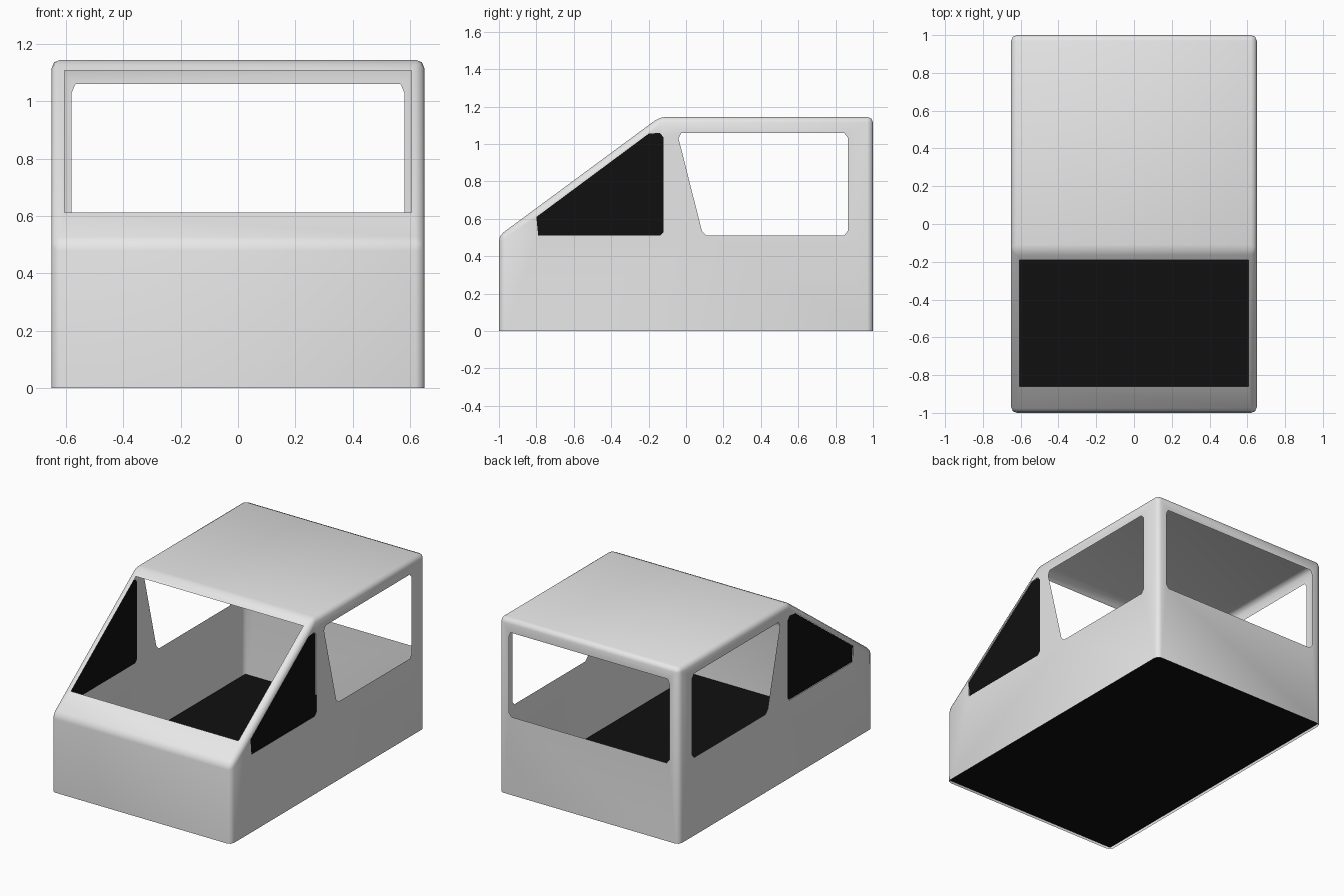
import bpy, bmesh
from mathutils import Vector

cube = bpy.data.objects.get("Cube")
if cube:
    bpy.data.objects.remove(cube, do_unlink=True)

HALF_W, TOP = 0.65, 1.145
NOSE_Z, ROOF_Y = 0.51, -0.14          # ends of the sloping windscreen plane


def make_material(name, value):
    mat = bpy.data.materials.new(name)
    mat.use_nodes = True
    color = (value, value, value, 1)
    mat.diffuse_color = color
    mat.node_tree.nodes["Principled BSDF"].inputs["Base Color"].default_value = color
    return mat


def make_object(name, bm, mat):
    mesh = bpy.data.meshes.new(name)
    bm.to_mesh(mesh)
    bm.free()
    mesh.materials.append(mat)
    obj = bpy.data.objects.new(name, mesh)
    bpy.context.collection.objects.link(obj)
    return obj


def slope_z(y):
    return NOSE_Z + (y + 1) * (TOP - NOSE_Z) / (ROOF_Y + 1)


def cut_window(bm, direction, points):
    """Refill the largest panel facing a direction, leaving a hole."""
    direction = Vector(direction).normalized()
    panel = max((f for f in bm.faces if f.normal.dot(direction) > 0.99),
                key=lambda f: f.calc_area())
    normal, origin = panel.normal.copy(), panel.verts[0].co.copy()
    edges = list(panel.edges)
    bmesh.ops.delete(bm, geom=[panel], context='FACES_ONLY')
    for loop in points:
        verts = []
        for p in loop:
            p = Vector(p)
            verts.append(bm.verts.new(p - normal * (p - origin).dot(normal)))
        edges += [bm.edges.new((verts[i - 1], verts[i])) for i in range(len(verts))]
    result = bmesh.ops.triangle_fill(bm, use_beauty=True, edges=edges, normal=normal)
    for f in result["geom"]:
        if isinstance(f, bmesh.types.BMFace):
            f.normal_update()
            if f.normal.dot(normal) < 0:
                f.normal_flip()


shell_grey = make_material("light grey shell", 0.8)
black = make_material("black panel", 0.005)

# Window outlines
front_window = [(-0.79, 0.51), (-0.80, 0.61), (-0.20, 1.055), (-0.14, 1.06),
                (-0.12, 1.035), (-0.12, 0.53), (-0.14, 0.51)]
rear_window = [(0.11, 0.51), (0.085, 0.535), (-0.04, 1.03), (-0.025, 1.06), (0.845, 1.06),
               (0.865, 1.035), (0.865, 0.535), (0.845, 0.51)]
back_half = [(0.56, 0.51), (0.58, 0.535), (0.58, 1.03), (0.567, 1.06)]
back_window = ([(x, 1, z) for x, z in back_half]
               + [(-x, 1, z) for x, z in reversed(back_half)])
windscreen = [(x, y, slope_z(y)) for x, y in
              ((-0.605, -0.86), (0.605, -0.86), (0.605, -0.19), (-0.605, -0.19))]

# Cab shell: side profile extruded across the width, rounded, open below
bm = bmesh.new()
profile = [(-1, 0), (1, 0), (1, TOP), (ROOF_Y, TOP), (-1, NOSE_Z)]
side = bm.faces.new([bm.verts.new((-HALF_W, y, z)) for y, z in profile])
extruded = bmesh.ops.extrude_face_region(bm, geom=[side])
bmesh.ops.translate(bm, vec=(2 * HALF_W, 0, 0),
                    verts=[v for v in extruded["geom"] if isinstance(v, bmesh.types.BMVert)])
bmesh.ops.recalc_face_normals(bm, faces=bm.faces)
upper = [e for e in bm.edges if max(v.co.z for v in e.verts) > 0.01]
bmesh.ops.bevel(bm, geom=upper, offset=0.03, offset_type='OFFSET', segments=2,
                profile=0.5, affect='EDGES')
bm.normal_update()
bottom = [f for f in bm.faces if f.normal.z < -0.99]
bmesh.ops.delete(bm, geom=bottom, context='FACES')

for s in (-1, 1):
    cut_window(bm, (s, 0, 0), [[(s * HALF_W, y, z) for y, z in outline]
                               for outline in (front_window, rear_window)])
cut_window(bm, (0, 1, 0), [back_window])
cut_window(bm, (0, NOSE_Z - TOP, ROOF_Y + 1), [windscreen])
for f in bm.faces:
    f.smooth = True
make_object("cab_shell", bm, shell_grey)

# Dark panes in the front side windows
for name, s in (("right_front_pane", -1), ("left_front_pane", 1)):
    bm = bmesh.new()
    outline = front_window if s < 0 else front_window[::-1]
    bm.faces.new([bm.verts.new((s * (HALF_W - 0.004), y, z)) for y, z in outline])
    make_object(name, bm, black)

# Floor panel just above the bottom edge
bm = bmesh.new()
bm.faces.new([bm.verts.new((x * (HALF_W - 0.01), y * 0.99, 0.01))
              for x, y in ((-1, -1), (1, -1), (1, 1), (-1, 1))])
make_object("floor_panel", bm, black)
